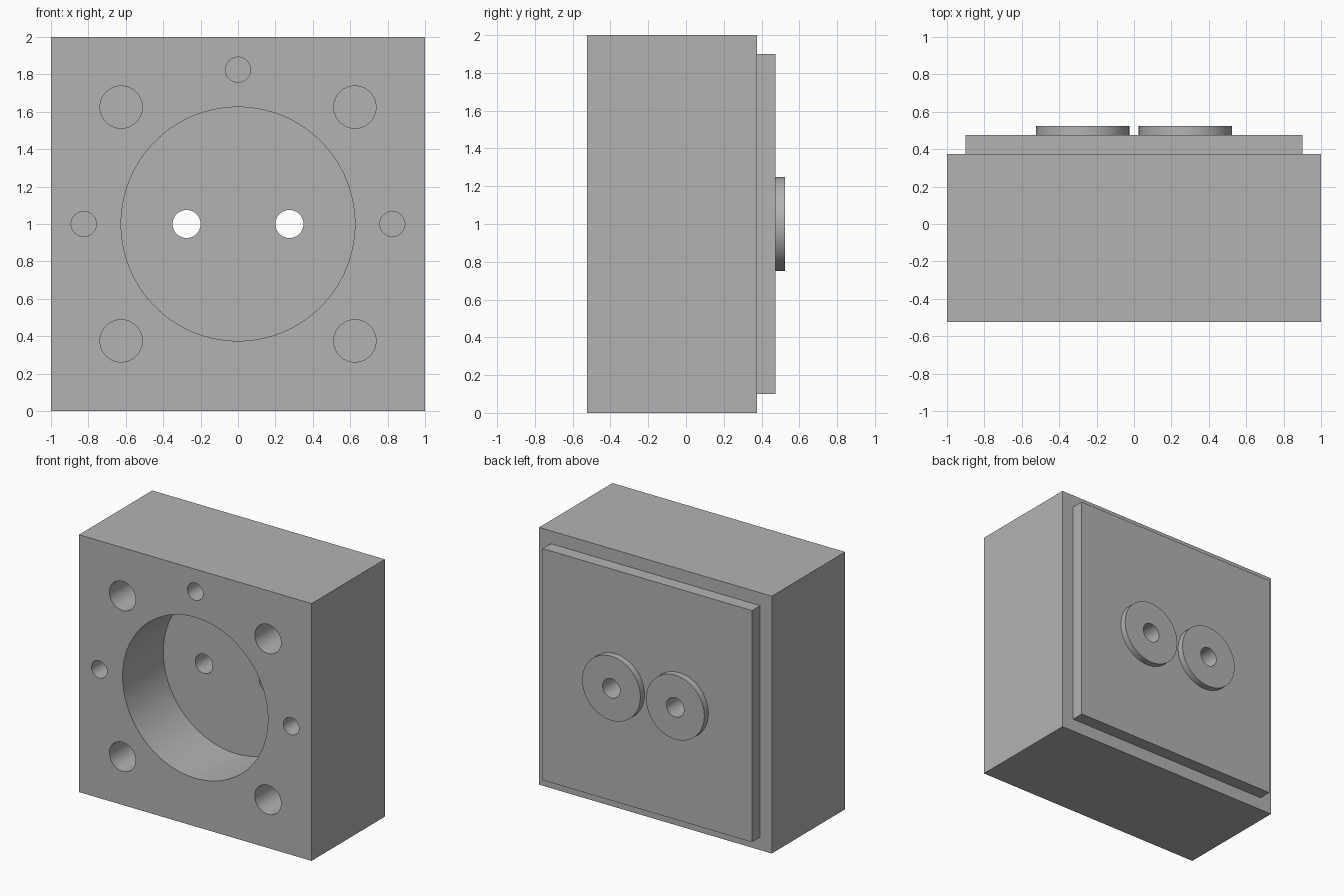
import bpy
import bmesh
from math import radians, pi
from mathutils import Matrix

default = bpy.data.objects.get("Cube")
if default:
    bpy.data.objects.remove(default, do_unlink=True)

GREY = (0.45, 0.45, 0.45, 1.0)
steel = bpy.data.materials.new("plain grey")
steel.use_nodes = True
steel.diffuse_color = GREY
steel.node_tree.nodes["Principled BSDF"].inputs["Base Color"].default_value = GREY

FRONT, BACK = -0.525, 0.375      # main block
PLATE, BOSS = 0.475, 0.525       # rear steps
MID = 1.0                        # centre height


def finish(bm, name):
    bmesh.ops.recalc_face_normals(bm, faces=bm.faces)
    mesh = bpy.data.meshes.new(name)
    bm.to_mesh(mesh)
    bm.free()
    mesh.materials.append(steel)
    obj = bpy.data.objects.new(name, mesh)
    bpy.context.collection.objects.link(obj)
    return obj


def slab(name, half, y0, y1):
    """Square slab centred on the model axis, from y0 to y1."""
    bm = bmesh.new()
    place = Matrix.Translation((0, (y0 + y1) / 2, MID))
    size = Matrix.Diagonal((2 * half, y1 - y0, 2 * half, 1))
    bmesh.ops.create_cube(bm, size=1, matrix=place @ size)
    return finish(bm, name)


def rod(name, x, z, radius, y0, y1, sides=64):
    """Cylinder along y, from y0 to y1."""
    bm = bmesh.new()
    place = Matrix.Translation((x, (y0 + y1) / 2, z)) @ Matrix.Rotation(pi / 2, 4, "X")
    bmesh.ops.create_cone(bm, cap_ends=True, segments=sides, radius1=radius,
                          radius2=radius, depth=y1 - y0, matrix=place)
    return finish(bm, name)


def combine(target, tool, operation):
    """Apply a boolean and discard the tool."""
    mod = target.modifiers.new(operation.lower(), "BOOLEAN")
    mod.operation, mod.solver, mod.object = operation, "EXACT", tool
    bpy.context.view_layer.objects.active = target
    bpy.ops.object.modifier_apply(modifier=mod.name)
    bpy.data.objects.remove(tool, do_unlink=True)


def drill(target, x, z, radius, y1, sides=64):
    combine(target, rod("drill", x, z, radius, FRONT - 0.1, y1, sides), "DIFFERENCE")


# Square block with a raised rear plate and two round bosses
block = slab("mounting_block", 1.0, FRONT, BACK)
combine(block, slab("back_plate", 0.9, BACK - 0.1, PLATE), "UNION")
for side in (-1, 1):
    combine(block, rod("boss", side * 0.275, MID, 0.25, PLATE - 0.05, BOSS), "UNION")

# Large front pocket, with two ports running through the bosses
drill(block, 0, MID, 0.625, FRONT + 0.5, 128)
for side in (-1, 1):
    drill(block, side * 0.275, MID, 0.075, BOSS + 0.1)

# Blind corner holes
for x in (-0.625, 0.625):
    for z in (-0.625, 0.625):
        drill(block, x, MID + z, 0.113, FRONT + 0.5)

# Small blind holes on the left, right and top
for x, z in ((-0.825, 0), (0.825, 0), (0, 0.825)):
    drill(block, x, MID + z, 0.067, FRONT + 0.4)

# Smooth bores, crisp edges
bpy.ops.object.select_all(action="DESELECT")
block.select_set(True)
bpy.context.view_layer.objects.active = block
bpy.ops.object.shade_smooth_by_angle(angle=radians(30))
